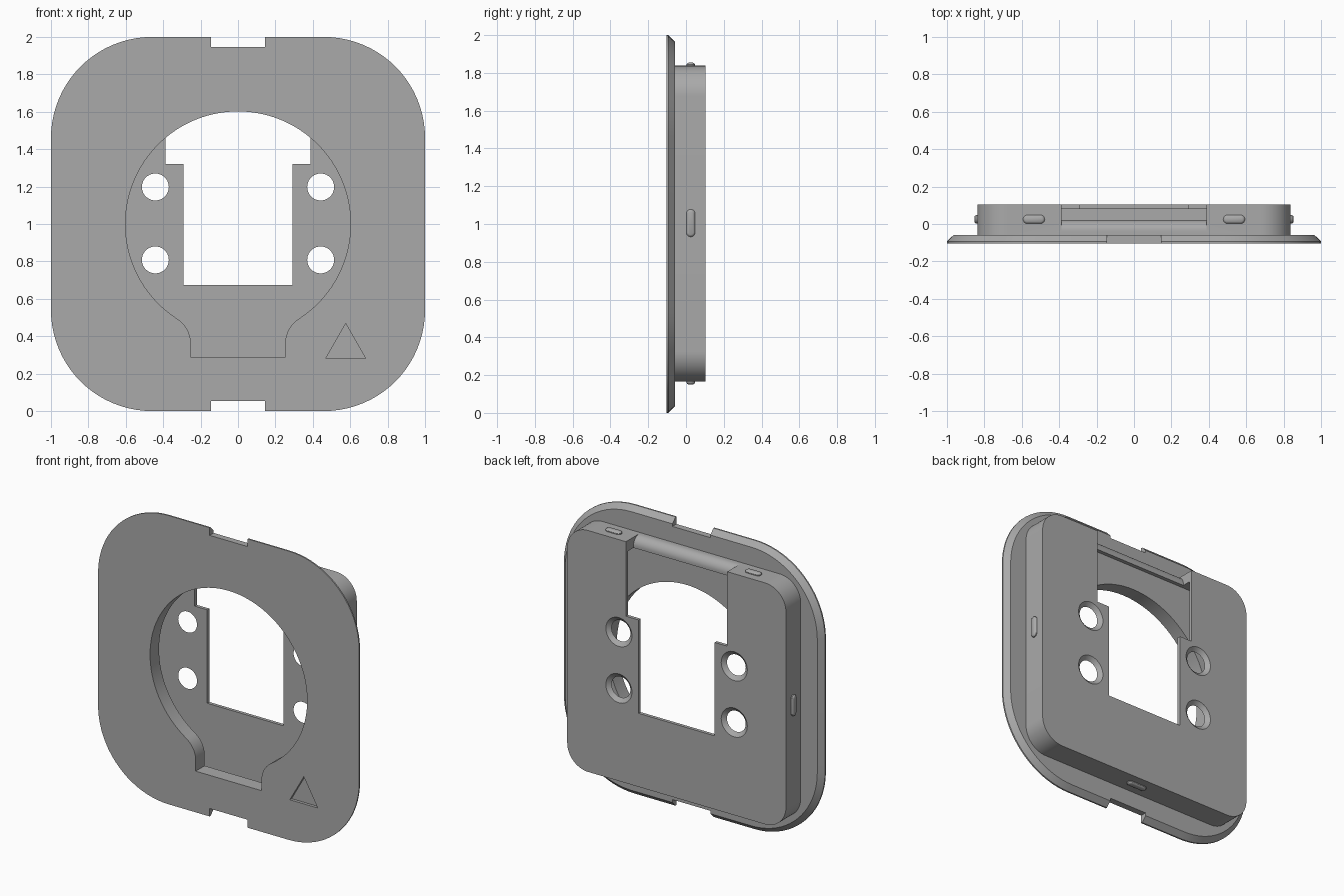
import bpy, bmesh
from math import sin, cos, pi, radians, atan2, hypot, sqrt

if "Cube" in bpy.data.objects:
    bpy.data.objects.remove(bpy.data.objects["Cube"], do_unlink=True)

grey = bpy.data.materials.new("mid grey")
grey.use_nodes = True
grey.diffuse_color = (0.4, 0.4, 0.4, 1)
grey.node_tree.nodes["Principled BSDF"].inputs["Base Color"].default_value = (0.4, 0.4, 0.4, 1)


def arc(cx, cz, r, start, end, n=20):
    """Points on an arc, angles in radians."""
    return [(cx + r * cos(start + (end - start) * i / n),
             cz + r * sin(start + (end - start) * i / n)) for i in range(n + 1)]


def rounded(cx, cz, hx, hz, r, n=20):
    """Rounded rectangle outline."""
    pts = []
    for k, (sx, sz) in enumerate([(1, 1), (-1, 1), (-1, -1), (1, -1)]):
        pts += arc(cx + sx * (hx - r), cz + sz * (hz - r), r, k * pi / 2, (k + 1) * pi / 2, n)
    return pts


def rect(x0, x1, z0, z1):
    return [(x0, z0), (x1, z0), (x1, z1), (x0, z1)]


def upright(u, v, d):
    return (u, d, v)


def loft(name, sections, place=upright):
    """Solid through (depth, outline) sections with equal point counts."""
    bm = bmesh.new()
    rings = [[bm.verts.new(place(u, v, d)) for u, v in pts] for d, pts in sections]
    n = len(rings[0])
    for a, b in zip(rings, rings[1:]):
        for i in range(n):
            bm.faces.new((a[i], a[(i + 1) % n], b[(i + 1) % n], b[i]))
    bm.faces.new(rings[0])
    bm.faces.new(rings[-1])
    bmesh.ops.remove_doubles(bm, verts=bm.verts, dist=1e-5)
    bmesh.ops.recalc_face_normals(bm, faces=bm.faces)
    mesh = bpy.data.meshes.new(name)
    bm.to_mesh(mesh)
    bm.free()
    mesh.materials.append(grey)
    ob = bpy.data.objects.new(name, mesh)
    bpy.context.collection.objects.link(ob)
    return ob


def activate(ob):
    bpy.ops.object.select_all(action='DESELECT')
    ob.select_set(True)
    bpy.context.view_layer.objects.active = ob


def cut(ob, sections, place=upright):
    """Subtract a lofted solid."""
    cutter = loft("cutter", sections, place)
    cutter.hide_render = True
    activate(ob)
    mod = ob.modifiers.new("cut", 'BOOLEAN')
    mod.operation, mod.solver, mod.object = 'DIFFERENCE', 'EXACT', cutter
    bpy.ops.object.modifier_apply(modifier=mod.name)
    bpy.data.objects.remove(cutter, do_unlink=True)


def smooth(ob):
    activate(ob)
    bpy.ops.object.shade_smooth_by_angle(angle=radians(30))


FRONT, SEAM, BACK = -0.103, -0.059, 0.103
WALL = 0.08      # inner face of the back wall
SLAB = -0.005    # rear of the solid front part
TOP = 1.838

# Keyhole outline: circle running into a filleted neck
R, neck, f = 0.602, 0.252, 0.16
fx = neck + f
fz = 1 - sqrt((R + f) ** 2 - fx ** 2)
t = atan2(1 - fz, -fx)
right = arc(fx, fz, f, pi, t, 10)
start = atan2(fz - 1, fx)
keyhole = [(neck, 0.285)] + right + arc(0, 1, R, start, pi - start, 80)[1:]
keyhole += [(-x, z) for x, z in right[::-1]][1:] + [(-neck, 0.285)]

# Face plate with a bevelled rear edge
plate = loft("face_plate", [
    (FRONT, rounded(0, 1, 1, 1, 0.54)),
    (-0.093, rounded(0, 1, 1, 1, 0.54)),
    (SEAM, rounded(0, 1, 0.965, 0.965, 0.505))])
cut(plate, [(-0.2, keyhole), (0.2, keyhole)])
for z0, z1 in ((-0.1, 0.055), (1.947, 2.1)):
    notch = rect(-0.145, 0.145, z0, z1)
    cut(plate, [(-0.2, notch), (0.2, notch)])
triangle = [(0.469, 0.28), (0.683, 0.28), (0.576, 0.468)]
cut(plate, [(-0.2, triangle), (FRONT + 0.02, triangle)])
smooth(plate)

# Hollow housing behind the plate
shell = rounded(0, 1.002, 0.838, 0.836, 0.16)
housing = loft("rear_housing", [(SEAM, shell), (BACK, shell)])
cavity = rounded(0, 1, 0.765, 0.765, 0.1)
cut(housing, [(SLAB, cavity), (WALL, cavity)])
cut(housing, [(-0.2, keyhole), (SLAB + 0.02, keyhole)])

# Back wall window and the open slot above it
window = rect(-0.292, 0.292, 0.675, 1.4)
cut(housing, [(0.04, window), (0.2, window)])
slot = rect(-0.388, 0.388, 1.322, 1.95)
cut(housing, [(0.021, slot), (0.2, slot)])

# Rolled edge on the lip that bridges the slot
roll = 0.06
profile = arc(0.021 - roll, TOP - roll, roll, 0, pi / 2, 12)
profile += [(0.021 - roll, TOP + 0.05), (0.05, TOP + 0.05), (0.05, TOP - roll)]
cut(housing, [(-0.388, profile), (0.388, profile)], lambda u, v, d: (d, u, v))

# Countersunk screw holes
for x in (-0.442, 0.442):
    for z in (0.808, 1.198):
        cut(housing, [(y, arc(x, z, r, 0, 2 * pi, 40)[:-1])
                      for y, r in ((0.05, 0.072), (WALL, 0.072), (BACK, 0.1), (0.12, 0.12))])
smooth(housing)


# Snap bumps around the housing
def bump(name, centre, half, place):
    ob = loft(name, [(d, rounded(centre, 0.025, half - i, 0.023 - i, 0.0229 - i, 8))
                     for d, i in ((-0.01, 0), (0.006, 0), (0.012, 0.004), (0.016, 0.011))], place)
    smooth(ob)


for side, s in (("left", 1), ("right", -1)):
    bump(side + "_side_bump", 1.005, 0.073, lambda u, v, d: (s * (0.838 + d), v, u))
    bump(side + "_top_bump", s * 0.535, 0.058, lambda u, v, d: (u, v, TOP + d))
bump("bottom_bump", 0, 0.073, lambda u, v, d: (u, v, 0.166 - d))
